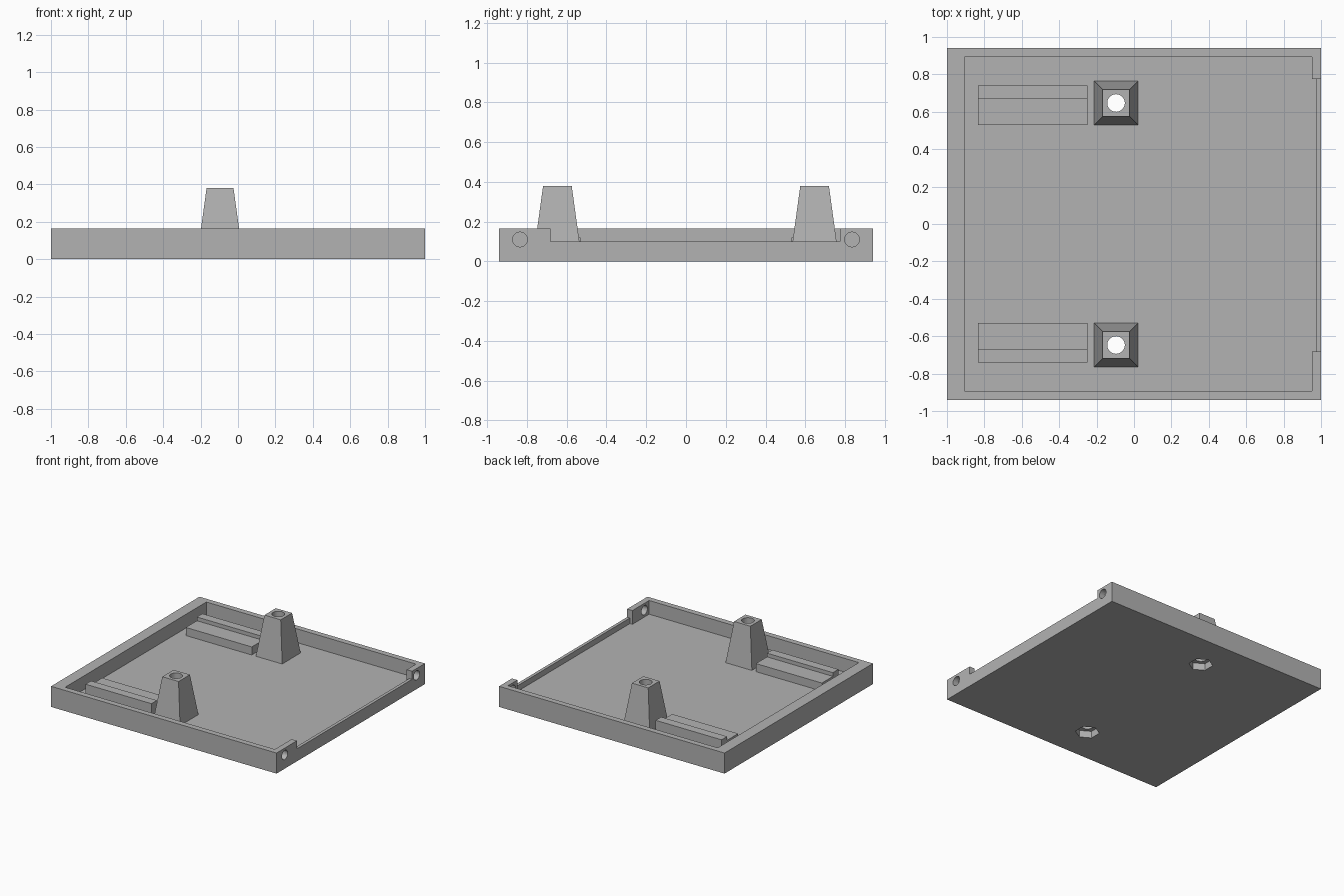
import bpy, math

cube = bpy.data.objects.get("Cube")
if cube:
    bpy.data.objects.remove(cube, do_unlink=True)

grey = bpy.data.materials.new("plain_grey")
grey.use_nodes = True
colour = (0.45, 0.45, 0.45, 1)
grey.diffuse_color = colour
grey.node_tree.nodes["Principled BSDF"].inputs["Base Color"].default_value = colour


def finish(obj, name):
    obj.name = obj.data.name = name
    obj.data.materials.clear()
    obj.data.materials.append(grey)
    return obj


def box(name, x, y, z):
    """Box from (low, high) ranges on each axis."""
    bpy.ops.mesh.primitive_cube_add(size=1, location=[sum(r) / 2 for r in (x, y, z)])
    obj = bpy.context.object
    obj.scale = [r[1] - r[0] for r in (x, y, z)]
    bpy.ops.object.transform_apply(location=True, rotation=True, scale=True)
    return finish(obj, name)


def prism(name, sides, radius, depth, location, rotation=(0, 0, 0), top=None):
    bpy.ops.mesh.primitive_cone_add(vertices=sides, radius1=radius, depth=depth,
                                    radius2=radius if top is None else top,
                                    location=location, rotation=rotation)
    bpy.ops.object.transform_apply(location=True, rotation=True, scale=True)
    return finish(bpy.context.object, name)


def combine(target, other, operation):
    mod = target.modifiers.new(operation.lower(), "BOOLEAN")
    mod.operation, mod.object, mod.solver = operation, other, "EXACT"
    bpy.context.view_layer.objects.active = target
    bpy.ops.object.modifier_apply(modifier=mod.name)
    bpy.data.objects.remove(other, do_unlink=True)


FLOOR, RIM, TOP = 0.055, 0.165, 0.38
POST_X, POST_Y = -0.096, 0.647

# Open tray with a lowered, thinner wall on one side
tray = box("tray", (-1, 1), (-0.94, 0.94), (0, RIM))
combine(tray, box("cavity", (-0.907, 0.953), (-0.894, 0.894), (FLOOR, 1)), "DIFFERENCE")
combine(tray, box("wall_recess", (0.9, 0.975), (-0.682, 0.776), (FLOOR, 1)), "DIFFERENCE")
combine(tray, box("wall_notch", (0.9, 1.1), (-0.682, 0.776), (0.1, 1)), "DIFFERENCE")

for side in (-1, 1):
    # Round hole through each corner tab
    hole = prism("tab_hole", 32, 0.037, 0.2, (1, side * 0.835, 0.11), (0, math.pi / 2, 0))
    combine(tray, hole, "DIFFERENCE")

    # Tapered square post, sunk slightly into the floor
    sink = 0.01
    post = prism("post", 4, 0.118 * math.sqrt(2), TOP - FLOOR + sink,
                 (POST_X, side * POST_Y, (TOP + FLOOR - sink) / 2),
                 (0, 0, math.pi / 4), 0.072 * math.sqrt(2))
    combine(tray, post, "UNION")

    # Screw bore with a hexagonal nut pocket underneath
    bore = prism("bore", 32, 0.047, 1, (POST_X, side * POST_Y, 0.2))
    combine(tray, bore, "DIFFERENCE")
    pocket = prism("nut_pocket", 6, 0.089, 0.12, (POST_X, side * POST_Y, -0.005))
    combine(tray, pocket, "DIFFERENCE")

    # Stepped rail beside the post, higher toward the outer wall
    label = "front" if side < 0 else "back"
    for part, near, far, height in (("low", 0.53, 0.67, 0.12), ("high", 0.67, 0.74, 0.15)):
        box(f"{label}_rail_{part}", (-0.834, -0.249),
            sorted((side * near, side * far)), (FLOOR - 0.005, height))
